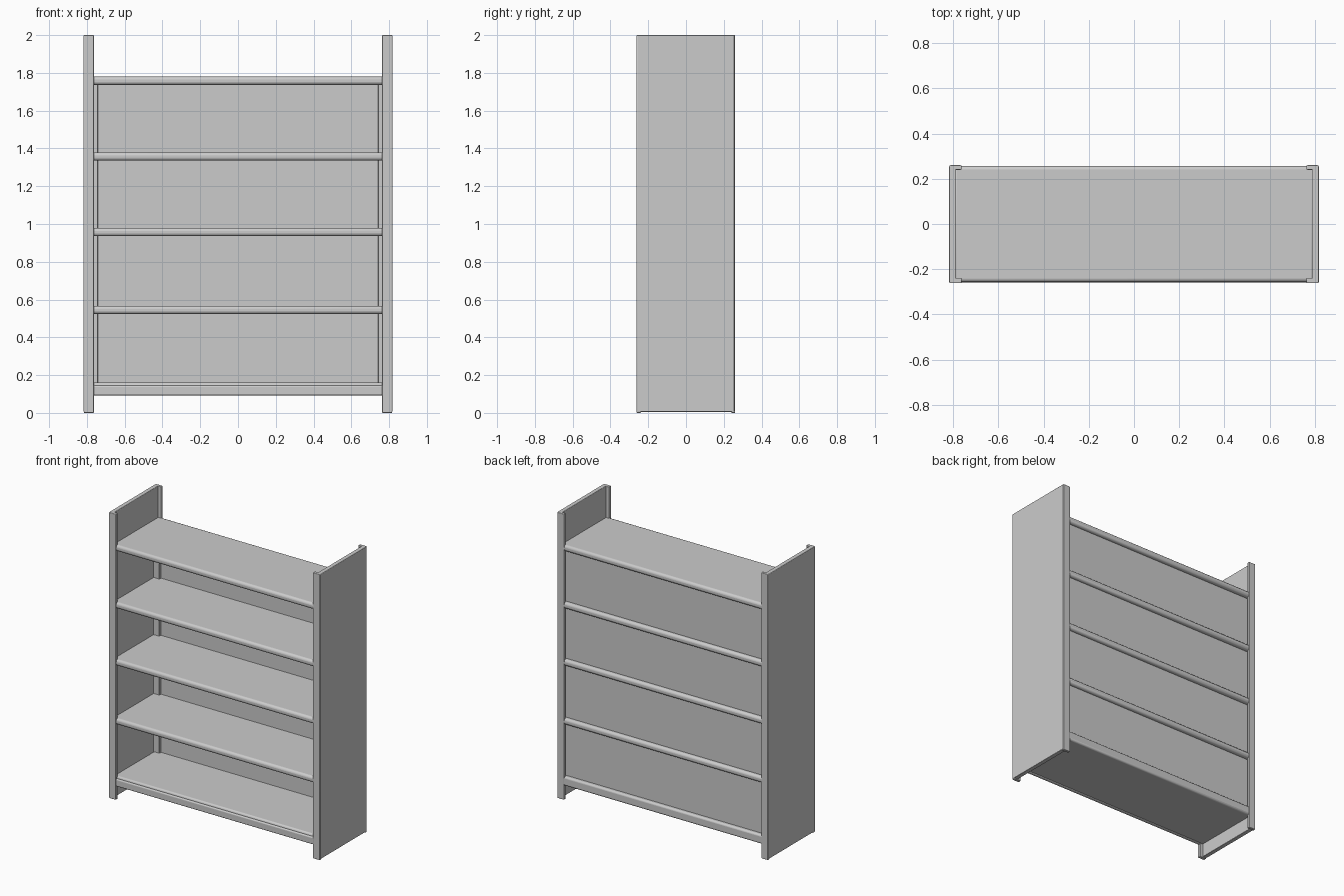
import bpy

if "Cube" in bpy.data.objects:
    bpy.data.objects.remove(bpy.data.objects["Cube"])

GREY = (0.6, 0.6, 0.6, 1)
paint = bpy.data.materials.new("plain_grey")
paint.use_nodes = True
paint.diffuse_color = GREY
paint.node_tree.nodes["Principled BSDF"].inputs["Base Color"].default_value = GREY


def board(name, x, y, z, bevel=0.004):
    """Box given by its (low, high) range on each axis, with softened edges."""
    spans = (x, y, z)
    bpy.ops.mesh.primitive_cube_add(size=1, location=[(a + b) / 2 for a, b in spans])
    ob = bpy.context.object
    ob.name = name
    ob.scale = [b - a for a, b in spans]
    bpy.ops.object.transform_apply(location=False, rotation=False, scale=True)
    ob.data.materials.append(paint)
    mod = ob.modifiers.new("soft_edges", "BEVEL")
    mod.width = bevel
    mod.segments = 3
    bpy.ops.object.shade_smooth_by_angle()
    return ob


# Side panels with thicker stiles along their front and back edges
for side, s in (("left", 1), ("right", -1)):
    def across(a, b):
        return tuple(sorted((s * a, s * b)))
    board(side + "_panel", across(0.787, 0.818), (-0.258, 0.256), (0.006, 2))
    board(side + "_front_stile", across(0.763, 0.816), (-0.262, -0.238), (0, 2))
    board(side + "_back_stile", across(0.763, 0.816), (0.24, 0.26), (0, 2))
    # Narrow batten in the inner back corner
    board(side + "_corner_batten", across(0.742, 0.79), (0.19, 0.22), (0.12, 1.76), 0.003)

# Shelves, evenly spaced, with rounded noses
for i, top in enumerate((0.567, 0.979, 1.379, 1.78)):
    board(f"shelf_{i + 2}", (-0.8, 0.8), (-0.257, 0.257), (top - 0.043, top), 0.016)

# Bottom shelf with a deeper front rail
board("shelf_1", (-0.79, 0.79), (-0.247, 0.257), (0.097, 0.16), 0.012)
board("bottom_rail", (-0.77, 0.77), (-0.258, -0.23), (0.093, 0.145), 0.008)

# Back panel, set in from the back edges of the shelves
board("back_panel", (-0.79, 0.79), (0.208, 0.23), (0.11, 1.76), 0.002)
